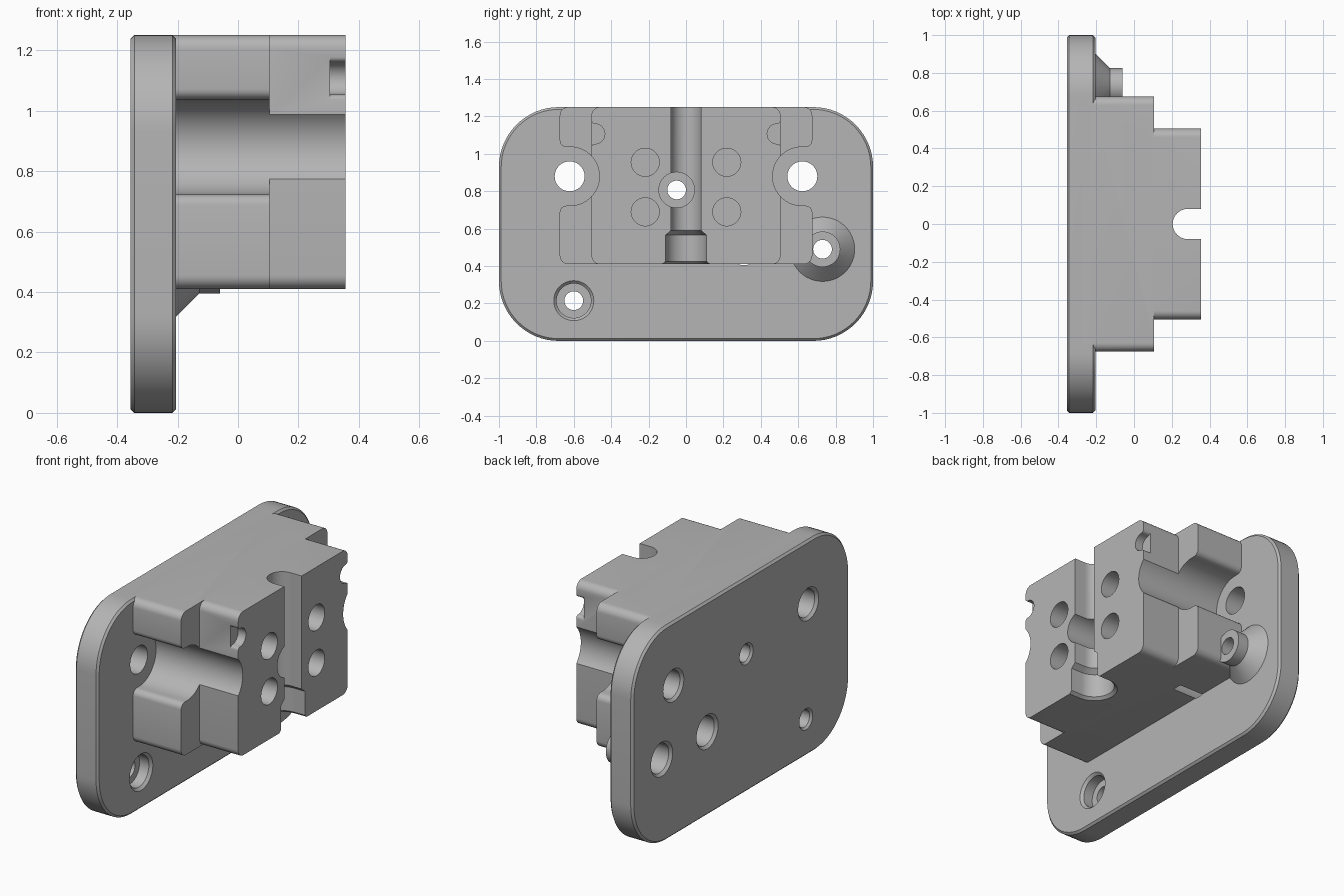
import bpy, bmesh, math

if "Cube" in bpy.data.objects:
    bpy.data.objects.remove(bpy.data.objects["Cube"])

grey = bpy.data.materials.new("plain grey")
grey.diffuse_color = (0.46, 0.46, 0.46, 1)
grey.use_nodes = True
grey.node_tree.nodes["Principled BSDF"].inputs["Base Color"].default_value = grey.diffuse_color


def loft(name, rings):
    """Closed solid through a stack of equal-length rings of points."""
    bm = bmesh.new()
    vs = [[bm.verts.new(p) for p in r] for r in rings]
    n = len(vs[0])
    for a, b in zip(vs, vs[1:]):
        for i in range(n):
            j = (i + 1) % n
            bm.faces.new((a[i], a[j], b[j], b[i]))
    bm.faces.new(vs[0][::-1])
    bm.faces.new(vs[-1])
    bmesh.ops.recalc_face_normals(bm, faces=bm.faces)
    me = bpy.data.meshes.new(name)
    bm.to_mesh(me)
    bm.free()
    me.materials.append(grey)
    ob = bpy.data.objects.new(name, me)
    bpy.context.collection.objects.link(ob)
    return ob


def arc(cy, cz, r, a0, a1, n):
    out = []
    for i in range(n + 1):
        a = math.radians(a0 + (a1 - a0) * i / n)
        out.append((cy + r * math.cos(a), cz + r * math.sin(a)))
    return out


def rounded(w, z0, z1, r, n=8):
    """Rounded rectangle of half width w in the y-z plane."""
    p = []
    for cy, cz, a in ((w - r, z1 - r, 0), (r - w, z1 - r, 90),
                      (r - w, z0 + r, 180), (w - r, z0 + r, 270)):
        p += arc(cy, cz, r, a, a + 90, n)
    return p


def prism(name, pts, x0, x1):
    return loft(name, [[(x, y, z) for y, z in pts] for x in (x0, x1)])


def turned(name, y, z, profile, n=48):
    """Turned solid along x from (x, radius) pairs."""
    return loft(name, [[(x, *p) for p in arc(y, z, r, 0, 360 - 360 / n, n - 1)]
                       for x, r in profile])


def combine(ob, other, op):
    m = ob.modifiers.new(op, 'BOOLEAN')
    m.operation, m.solver, m.object = op, 'EXACT', other
    bpy.context.view_layer.objects.active = ob
    bpy.ops.object.modifier_apply(modifier=m.name)
    bpy.data.objects.remove(other)


# stepped block
body = prism("mounting_block", rounded(0.675, 0.41, 1.25, 0.045), -0.25, 0.105)
combine(body, prism("front_step", rounded(0.505, 0.41, 1.25, 0.045), 0.08, 0.355), 'UNION')

for s in (-1, 1):
    # bolt clearance channel with rounded lips
    lip = 0.035
    half = arc(0.675 - lip, 0.88 + 0.157 + lip, lip, 0, -90, 5)
    low = [(y, 1.76 - z) for y, z in half[::-1]]
    pts = [(0.75, 0.88 + 0.157 + lip)] + half + arc(0.62, 0.88, 0.157, 90, 270, 28) \
        + low + [(0.75, 0.88 - 0.157 - lip)]
    combine(body, prism("channel", [(s * y, z) for y, z in pts], -0.205, 0.5), 'DIFFERENCE')
    # small side notch with softened mouth
    pts = [(0.56, 1.178)] + arc(0.488, 1.178, 0.017, 0, -90, 4) \
        + arc(0.488, 1.107, 0.054, 90, 270, 14) \
        + arc(0.488, 1.036, 0.017, 90, 0, 4) + [(0.56, 1.036)]
    combine(body, prism("notch", [(s * y, z) for y, z in pts], 0.305, 0.5), 'DIFFERENCE')
    # blind holes in the front
    for z in (0.69, 0.955):
        combine(body, turned("blind_hole", s * 0.218, z, [(0.1, 0.075), (0.4, 0.075)]),
                'DIFFERENCE')

# vertical slot with wider lower socket
rings = []
for z, r in ((0.39, 0.15), (0.425, 0.11), (0.565, 0.11), (0.59, 0.08), (1.3, 0.08)):
    pts = [(0.285 + a, b) for a, b in arc(0, 0, r, 90, 270, 24)] + [(0.5, -r), (0.5, r)]
    rings.append([(x, y, z) for x, y in pts])
combine(body, loft("slot", rings), 'DIFFERENCE')

# back plate with chamfered rim
rings = []
for x, c in ((-0.355, 0.012), (-0.343, 0), (-0.217, 0), (-0.205, 0.012)):
    rings.append([(x, y, z) for y, z in rounded(1 - c, c, 1.25 - c, 0.32 - c, 16)])
combine(body, loft("back_plate", rings), 'UNION')

# boss with conical foot
combine(body, turned("boss", 0.73, 0.49, [(-0.25, 0.172), (-0.205, 0.172),
        (-0.128, 0.095), (-0.06, 0.095)]), 'UNION')

# bolt holes, counterbores and the blind hole in the back
holes = [(s * 0.622, 0.88, [(-0.4, 0.095), (-0.355, 0.095), (-0.34, 0.08), (-0.1, 0.08)])
         for s in (-1, 1)]
holes += [
    (-0.6, 0.215, [(-0.4, 0.062), (-0.355, 0.062), (-0.343, 0.05), (-0.28, 0.05),
                   (-0.28, 0.092), (-0.22, 0.092), (-0.205, 0.107), (-0.1, 0.107)]),
    (-0.05, 0.807, [(-0.4, 0.062), (-0.355, 0.062), (-0.343, 0.05), (0.1, 0.05),
                    (0.1, 0.095), (0.5, 0.095)]),
    (0.73, 0.49, [(-0.4, 0.1), (-0.355, 0.1), (-0.34, 0.085), (-0.2, 0.085),
                  (-0.2, 0.05), (0.1, 0.05)]),
    (0.31, 0.49, [(-0.4, 0.1), (-0.355, 0.1), (-0.34, 0.085), (-0.05, 0.085)]),
]
for y, z, profile in holes:
    combine(body, turned("hole", y, z, profile), 'DIFFERENCE')

# smooth curved faces, keep crisp edges
body.name = "mounting_bracket"
bpy.ops.object.select_all(action='DESELECT')
body.select_set(True)
bpy.context.view_layer.objects.active = body
bpy.ops.object.shade_smooth_by_angle(angle=math.radians(25))
